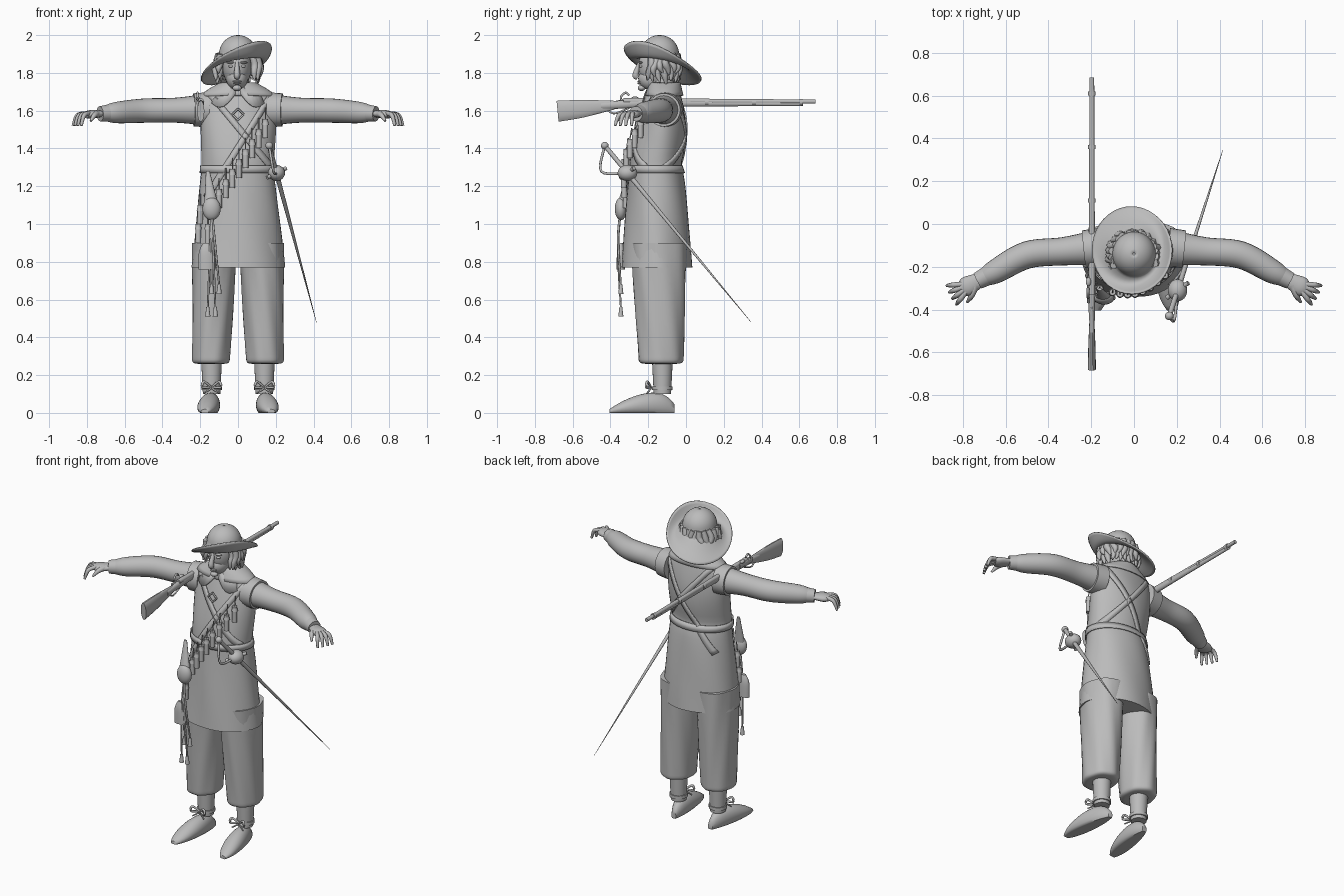
import bpy, bmesh, math, random
from math import sin, cos, pi, sqrt, tau
from mathutils import Vector, Matrix

if "Cube" in bpy.data.objects:
    bpy.data.objects.remove(bpy.data.objects["Cube"])
random.seed(4)
tone = (0.5, 0.5, 0.5, 1)
grey = bpy.data.materials.new("plain_grey")
grey.use_nodes = True
grey.diffuse_color = tone
grey.node_tree.nodes["Principled BSDF"].inputs["Base Color"].default_value = tone


def finish(name, bm, mirror=False, thick=None):
    bmesh.ops.recalc_face_normals(bm, faces=bm.faces)
    mesh = bpy.data.meshes.new(name)
    bm.to_mesh(mesh)
    bm.free()
    mesh.materials.append(grey)
    mesh.shade_smooth()
    mesh.set_sharp_from_angle(angle=math.radians(55))
    part = bpy.data.objects.new(name, mesh)
    bpy.context.collection.objects.link(part)
    if thick:
        part.modifiers.new("thickness", "SOLIDIFY").thickness = thick
    if mirror:
        part.modifiers.new("mirror", "MIRROR")


def skin(name, rings, caps=True, closed=True, **options):
    """Join rows of points into one surface."""
    bm = bmesh.new()
    rows = [[bm.verts.new(point) for point in ring] for ring in rings]
    count = len(rows[0])
    for low, high in zip(rows, rows[1:]):
        for i in range(count if closed else count - 1):
            j = (i + 1) % count
            bm.faces.new((low[i], low[j], high[j], high[i]))
    if caps:
        bm.faces.new(rows[0])
        bm.faces.new(rows[-1])
    finish(name, bm, **options)


def ring(x, y, z, wide, deep, fold=0, waves=0, count=40):
    """Level ellipse whose edge may ripple like cloth."""
    points = []
    for k in range(count):
        a = tau * k / count
        ripple = 1 + fold * sin(waves * a + z * 9)
        points.append((x + wide * ripple * cos(a), y + deep * ripple * sin(a), z))
    return points


def spline(keys, steps=6):
    """Smooth curve through all keys, radii included."""
    keys = [Vector(key) for key in keys]
    path = []
    for i in range(len(keys) - 1):
        a, b, c, d = (keys[min(max(i + k, 0), len(keys) - 1)] for k in (-1, 0, 1, 2))
        for s in range(steps):
            t = s / steps
            path.append(b + ((c - a) + ((a * 2 - b * 5 + c * 4 - d) + (b * 3 - a - c * 3 + d) * t) * t) * t / 2)
    return path + [keys[-1]]


def tube(name, keys, flat=1, count=14, **options):
    """Sweep along keys (x, y, z, radius); flat scales the height."""
    path = spline(keys)
    points = [Vector(key[:3]) for key in path]
    run = (points[-1] - points[0]).normalized()
    upright = Vector((0, 1, 0)) if abs(run.z) > 0.8 else Vector((0, 0, 1))
    rings = []
    for i, point in enumerate(points):
        ahead = points[min(i + 1, len(points) - 1)] - points[max(i - 1, 0)]
        side = ahead.cross(upright).normalized()
        up = side.cross(ahead).normalized() * flat
        radius = path[i][3]
        rings.append([point + (side * cos(tau * k / count) + up * sin(tau * k / count)) * radius
                      for k in range(count)])
    skin(name, rings, **options)


def rod(name, start, end, radius, end_radius=None, **options):
    tube(name, [(*start, radius), (*end, radius if end_radius is None else end_radius)], **options)


def blob(name, place, size, **options):
    bm = bmesh.new()
    bmesh.ops.create_uvsphere(bm, u_segments=24, v_segments=16, radius=1)
    bm.transform(Matrix.Translation(place) @ Matrix.Diagonal((*size, 1)))
    finish(name, bm, **options)


# Coat: flared skirt, full chest, sloping shoulders
def coat_outline(z):
    """Half width, front and back of the coat at a height."""
    flare = sqrt(max(0, 1.3 - z) * 2)
    rise = max(0, z - 1.3) / .4
    slope = max(0, z - 1.66) / .09
    wide = .19 + .055 * flare ** 2 + .01 * min(rise * 2, 1) - .12 * slope ** 1.5
    front = -.3 - .04 * flare ** 2 + .1 * rise ** 1.5
    back = -.03 + .06 * flare + .03 * sin(pi * rise)
    return wide, front, back


def coat_ring(z, margin=0, fold=0):
    wide, front, back = coat_outline(z)
    return ring(0, (front + back) / 2, z, wide + margin, (back - front) / 2 + margin, fold, 5)


def coat_y(x, z, side=-1):
    """Depth of the coat surface: side -1 is front, 1 is back."""
    wide, front, back = coat_outline(z)
    reach = min(abs(x / wide), .97)
    return (front + back) / 2 + side * (back - front) / 2 * sqrt(1 - reach ** 2)


hem, coat_top = .77, 1.745
skin("coat", [coat_ring(hem + (coat_top - hem) * i / 26, fold=.012) for i in range(27)])
skin("belt", [coat_ring(z, margin=.01) for z in (1.27, 1.31)], caps=False, thick=.006)


def strap(name, start, end, side):
    """Ribbon laid over the coat between two (x, z) points."""
    start, end = Vector(start), Vector(end)
    across = (end - start).normalized().orthogonal() * .016
    rows = []
    for i in range(25):
        middle = start.lerp(end, i / 24)
        rows.append([(x, coat_y(x, z, side) + side * .008, z) for x, z in (middle - across, middle + across)])
    skin(name, rows, caps=False, closed=False, thick=.008)


for where, side in (("front", -1), ("back", 1)):
    strap("baldric_" + where, (-.15, 1.69), (.18, 1.3), side)
    strap("bandolier_" + where, (.17, 1.67), (-.17, 1.14), side)
buckle_middle = Vector((0, coat_y(0, 1.58) - .018, 1.58))
corners = [buckle_middle + Vector((cos(a), 0, sin(a))) * .03 for a in (0, pi / 2, pi, -pi / 2)]
for i in range(4):
    rod("buckle_bar", corners[i - 1], corners[i], .005, count=8)

# Collar: a band round the neck and a pointed panel each side
skin("collar_band", [coat_ring(z, margin=.012) for z in (1.68, 1.7, 1.72, 1.74, 1.75)], caps=False, thick=.006)
upper, lower = [], []
for i in range(7):
    x, z = .01 + .015 * i, 1.69 - .07 * sin(pi * i / 8)
    upper.append((x, coat_y(x, 1.73) - .012, 1.73))
    lower.append((x * 1.4, coat_y(x * 1.4, z) - .016, z))
skin("collar_panel", [upper, lower], caps=False, closed=False, mirror=True, thick=.008)

# Arms
shoulder, elbow, wrist = Vector((.16, -.11, 1.605)), Vector((.5, -.145, 1.6)), Vector((.71, -.255, 1.585))
forearm = wrist - elbow
tube("sleeve", [(*shoulder, .085), (*shoulder.lerp(elbow, .5), .066), (*elbow, .064),
                (*elbow.lerp(wrist, .7), .056), (*wrist, .038)], count=24, mirror=True)
rod("shoulder_wing", shoulder, shoulder.lerp(elbow, .22), .092, .088, count=24, mirror=True)
rod("cuff", elbow.lerp(wrist, .9), elbow.lerp(wrist, 1.1), .045, .04, count=24, mirror=True)

# Hands
palm = wrist + forearm * .45
tube("palm", [(*wrist, .03), (*wrist.lerp(palm, .7), .046), (*palm, .036)], flat=.5, mirror=True)
for i in range(4):
    a = -math.radians(5 + 16 * i)
    knuckle = palm + Vector((.01 - .007 * i, .022 - .015 * i, .004))
    heading = Vector((cos(a), sin(a), -.2))
    tip = knuckle + heading * .06 - Vector((0, 0, .05))
    tube("finger", [(*knuckle - heading * .02, .012), (*knuckle + heading * .035, .012), (*tip, .007)],
         count=10, mirror=True)
thumb_base = wrist + Vector((.03, -.03, 0))
tube("thumb", [(*thumb_base, .018), (*thumb_base + Vector((.02, -.05, -.01)), .014),
               (*thumb_base + Vector((.04, -.08, -.04)), .006)], count=10, mirror=True)

# Breeches gathered below the knee
cuff_z, hip_z = .26, .9
legs = []
for i in range(22):
    t = (i / 21) ** 2
    gather = sqrt(1 - .5 * (1 - min(i / 4, 1)) ** 2)
    legs.append(ring(.143 - .02 * t, -.133 - .01 * t, cuff_z + (hip_z - cuff_z) * t,
                     (.099 + .02 * t) * gather, (.118 + .03 * t) * gather, .018, 7))
skin("breeches", legs, mirror=True)

# Stockings and shoes
ankle = Vector((.14, -.125, .1))
rod("stocking", ankle, ankle + Vector((0, 0, .2)), .046, .056, count=24, mirror=True)
sole = []
for i in range(17):
    t = i / 16
    ends = max(sin(pi * t), .06) ** .4
    wide, high = (.048 + .015 * t) * ends, (.14 - .08 * t) * ends
    middle = Vector((.13 + .045 * t, -.06 - .345 * t, high * .4))
    outline = []
    for k in range(24):
        a = tau * k / 24
        point = middle + Vector((wide * cos(a), 0, high * .6 * sin(a)))
        point.z = max(point.z, 0)
        outline.append(point)
    sole.append(outline)
skin("shoe", sole, mirror=True)
rod("ankle_strap", ankle + Vector((0, 0, .02)), ankle + Vector((0, 0, .04)), .054, count=24, mirror=True)
knot = ankle + Vector((0, -.06, .035))
for s in (-1, 1):
    out, drop = Vector((s * .04, -.02, 0)), Vector((0, 0, .03))
    tube("lace_loop", [(*knot, .006), (*knot + out + drop, .007), (*knot + out * 1.2, .007), (*knot, .006),
                       (*knot + out - drop, .004)], count=8, mirror=True)

# Head and face
head = Vector((-.005, -.145, 1.835))
rod("neck", (0, -.11, 1.66), head, .065, .058, count=24)
blob("skull", head, (.077, .107, .12))
blob("jaw", head + Vector((0, -.035, -.065)), (.057, .073, .062))
blob("chin", head + Vector((0, -.09, -.115)), (.024, .02, .016))
tube("nose", [(*head + Vector((0, -.1, .02)), .009), (*head + Vector((0, -.122, -.045)), .017),
              (*head + Vector((0, -.11, -.06)), .012)])
for name, drop, wide in (("upper_lip", .08, .024), ("lower_lip", .09, .02)):
    blob(name, head + Vector((0, -.1, -drop)), (wide, .012, .006))
for s in (-1, 1):
    blob("eye", head + Vector((s * .031, -.093, 0)), (.014, .01, .008))
    blob("brow", head + Vector((s * .033, -.095, .02)), (.024, .012, .006))
    blob("ear", head + Vector((s * .076, 0, -.02)), (.01, .02, .032))

# Hair locks around the sides and back
for layer in (0, 1):
    for i in range(17):
        angle = math.radians(-28 + i * 14.5 + 6 * layer)
        root = .085 + .012 * layer + .012 * max(cos(angle), 0)
        length = random.uniform(.13, .17) - .03 * layer
        lock = []
        for t, radius in ((0, .017), (.4, .02), (.7, .017), (1, .004)):
            reach = root + .02 * t + random.uniform(-.006, .006)
            turn = angle + sin(t * 5 + i) / 10
            lock.append((head.x + reach * cos(turn), head.y + reach * sin(turn), 1.9 - length * t, radius))
        tube("hair_lock", lock, count=8)

# Hat: domed crown and a brim turned up at the front left
hat = []
for i in range(9):
    a = pi / 2 * (i + .3) / 9
    hat.append(ring(0, -.14, 1.9 + .1 * cos(a), .1 * sin(a), .103 * sin(a)))
for i in range(11):
    t = i / 10
    edge = []
    for x, y, z in ring(-.012 * t, -.14 + .02 * t, 1.88, .103 + .082 * t, .106 + .097 * t):
        tilt = cos(math.atan2(y + .13, x) + pi / 4)
        edge.append((x, y, z - .025 * t + tilt * (.015 + .1 * t ** 1.5) - .02 * sin(pi * t)))
    hat.append(edge)
skin("hat", hat, caps=False, thick=.008)


# Musket lying over the right shoulder
def on_gun(y, z, out=0):
    return Vector((-.197 - out, y, z))


tube("musket_butt", [(*on_gun(-.68, 1.597), .019), (*on_gun(-.55, 1.61), .016), (*on_gun(-.38, 1.63), .008)], flat=3)
tube("musket_stock", [(*on_gun(-.45, 1.625), .014), (*on_gun(-.2, 1.64), .017), (*on_gun(.1, 1.64), .013),
                      (*on_gun(.62, 1.637), .009)], flat=1.4)
rod("musket_barrel", on_gun(-.33, 1.652), on_gun(.685, 1.648), .015, .011)
for y in (.1, .35, .6):
    rod("barrel_band", on_gun(y, 1.645), on_gun(y + .02, 1.645), .018)
rod("lock_plate", on_gun(-.37, 1.64, .016), on_gun(-.24, 1.645, .016), .006, flat=2.5)
tube("cock", [(*on_gun(y, z, .018), .006) for y, z in ((-.33, 1.64), (-.345, 1.67), (-.32, 1.695), (-.3, 1.68))])
blob("priming_pan", on_gun(-.27, 1.665, .016), (.012, .02, .01))
tube("trigger_guard", [(*on_gun(y, z), .005) for y, z in ((-.42, 1.61), (-.38, 1.585), (-.3, 1.615))])

# Rapier at the left hip
pommel, tip = Vector((.165, -.43, 1.415)), Vector((.415, .345, .48))
hilt = pommel.lerp(tip, .155)
blob("pommel", pommel, (.02, .02, .02))
rod("grip", pommel, hilt, .012)
rod("blade", hilt, tip, .013, .001)
blob("shell_guard", hilt, (.045, .052, .042))
bow = pommel.lerp(hilt, .6) + Vector((0, -.09, -.05))
tube("knuckle_bow", [(*point, .007) for point in (pommel, bow, hilt)])
sweep = Vector((.05, .035, .025))
tube("quillon", [(*hilt - sweep, .011), (*hilt, .009), (*hilt + sweep, .011)])


# Powder bottles hanging from the bandolier and hip
def bottle(x, z):
    top = Vector((x, coat_y(x, z) - .03, z))
    down = Vector((0, 0, -.1))
    rod("bottle", top, top + down, .015)
    rod("bottle_cap", top, top + down * .3, .012, .019)
    rod("bottle_cord", top - down * .6 + Vector((0, .01, 0)), top, .003, count=8)


for i in range(8):
    bottle(.145 - i * .035, 1.555 - i * .053)
for x, z in ((-.2, 1.1), (-.21, 1), (-.16, 1)):
    bottle(x, z)

# Flask, purse and tassel cords at the right hip
flask = Vector((-.14, -.345, 1.08))
blob("flask", flask, (.048, .032, .06))
rod("flask_hanger", flask + Vector((-.02, .04, .2)), flask, .01, .04, flat=.6)
purse = flask + Vector((-.025, 0, -.18))
tube("purse", [(*purse, .02), (*purse + Vector((0, 0, -.05)), .042), (*purse + Vector((0, 0, -.14)), .045)], flat=.5)
for i in range(4):
    end = flask + Vector((.04 - .02 * i, 0, -.4 - .12 * (i % 2)))
    bend = flask.lerp(end, .4) + Vector((0, -.015, 0))
    tube("tassel_cord", [(*flask, .006), (*bend, .006), (*end, .005)], count=8)
    rod("tassel", end, end + Vector((0, 0, -.05)), .008, .014)
